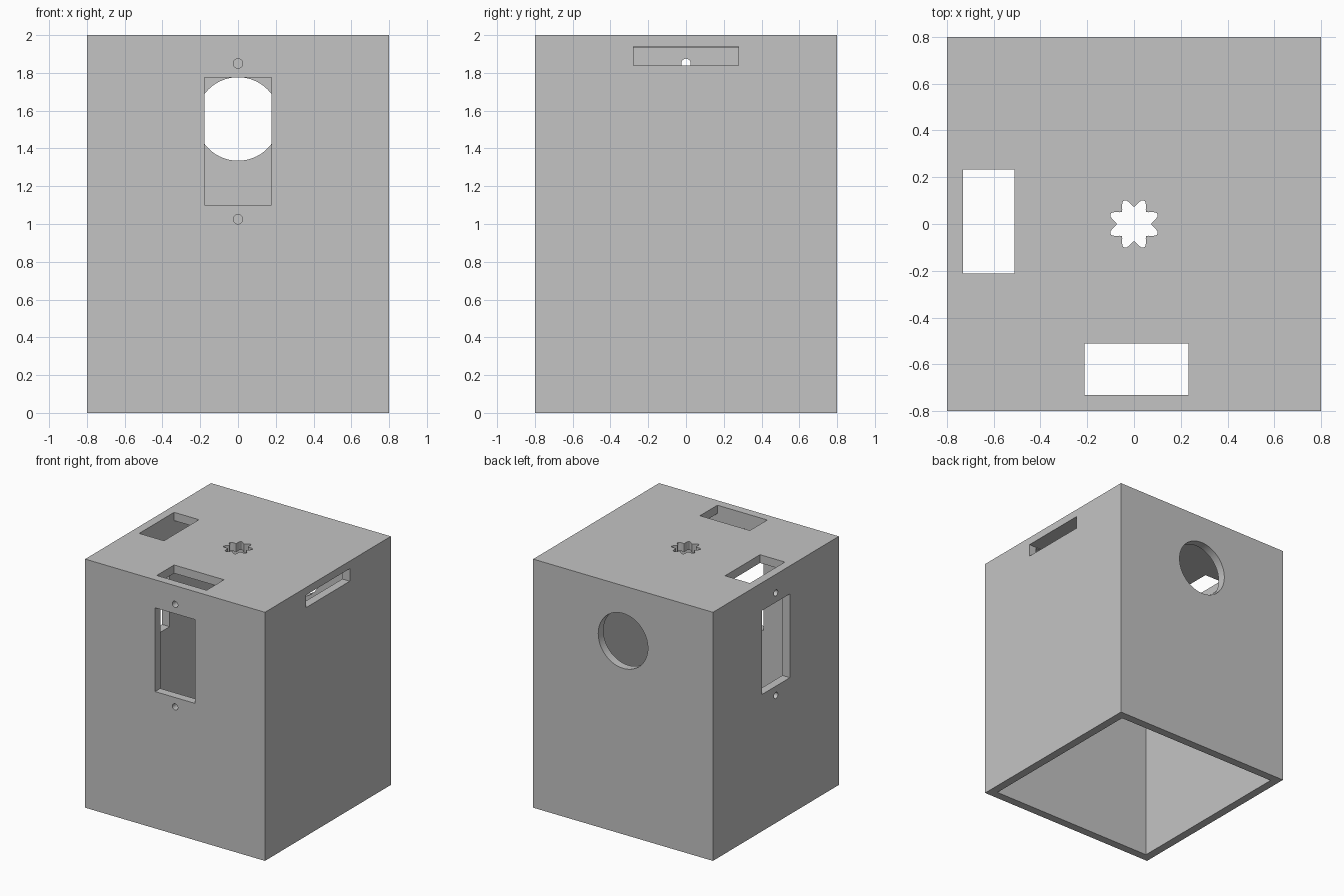
import bpy
import bmesh
import math
from mathutils import Matrix

cube = bpy.data.objects.get("Cube")
if cube:
    bpy.data.objects.remove(cube, do_unlink=True)

HALF, HEIGHT, WALL = 0.8, 2.0, 0.0667
INNER = HALF - WALL

grey = bpy.data.materials.new("light_grey")
grey.use_nodes = True
grey.diffuse_color = (0.55, 0.55, 0.55, 1)
grey.node_tree.nodes["Principled BSDF"].inputs["Base Color"].default_value = grey.diffuse_color


def finish(name, bm):
    bmesh.ops.recalc_face_normals(bm, faces=bm.faces)
    mesh = bpy.data.meshes.new(name)
    bm.to_mesh(mesh)
    bm.free()
    mesh.materials.append(grey)
    obj = bpy.data.objects.new(name, mesh)
    bpy.context.collection.objects.link(obj)
    return obj


def box(name, lo, hi):
    bm = bmesh.new()
    bmesh.ops.create_cube(bm, size=1)
    for v in bm.verts:
        v.co = [a + (b - a) * (c + 0.5) for a, b, c in zip(lo, hi, v.co)]
    return finish(name, bm)


def prism(name, outline, depth, matrix):
    """Extrude a flat outline along its local z, then place it."""
    bm = bmesh.new()
    face = bm.faces.new([bm.verts.new((x, y, -depth / 2)) for x, y in outline])
    new = bmesh.ops.extrude_face_region(bm, geom=[face])["geom"]
    top = [v for v in new if isinstance(v, bmesh.types.BMVert)]
    bmesh.ops.translate(bm, vec=(0, 0, depth), verts=top)
    bmesh.ops.transform(bm, matrix=matrix, verts=bm.verts)
    return finish(name, bm)


def ring(radius, count):
    """Closed outline; radius is a function of the angle."""
    angles = [math.tau * i / count for i in range(count)]
    return [(radius(a) * math.cos(a), radius(a) * math.sin(a)) for a in angles]


# Hollow case, open at the bottom
case = box("case", (-HALF, -HALF, 0), (HALF, HALF, HEIGHT))
cutters = [box("cavity_cutter", (-INNER, -INNER, -0.5), (INNER, INNER, HEIGHT - WALL))]

# Servo window with a screw hole above and below, on the front and right walls
upright = Matrix.Rotation(math.pi / 2, 4, 'X')
MID = 1.4375
window = [(-0.178, -0.337), (0.178, -0.337), (0.178, 0.337), (-0.178, 0.337)]
screw = ring(lambda a: 0.025, 32)
for side, turn in (("front", 0), ("right", -math.pi / 2)):
    spin = Matrix.Rotation(turn, 4, 'Z')
    for part, outline, dz in (("window", window, 0), ("upper_screw", screw, 0.4125),
                              ("lower_screw", screw, -0.4125)):
        place = spin @ Matrix.Translation((0, -HALF, MID + dz)) @ upright
        cutters.append(prism(f"{side}_{part}_cutter", outline, 0.3, place))

# Round opening in the back wall
cutters.append(prism("back_hole_cutter", ring(lambda a: 0.221, 96), 0.3,
                     Matrix.Translation((0, HALF, 1.556)) @ upright))

# Thin slot in the left wall
cutters.append(box("left_slot_cutter", (0.65, -0.278, 1.838), (0.95, 0.278, 1.939)))

# Rectangular openings in the top, beside the windows
cutters.append(box("top_right_cutter", (-0.732, -0.211, 1.85), (-0.511, 0.233, 2.15)))
cutters.append(box("top_front_cutter", (-0.211, -0.732, 1.85), (0.233, -0.511, 2.15)))

# Eight-lobed shaft hole in the middle of the top
cutters.append(prism("shaft_hole_cutter", ring(lambda a: 0.0915 - 0.0175 * math.cos(8 * a), 128),
                     0.3, Matrix.Translation((0, 0, HEIGHT))))

# Cut every opening, then bake the result and drop the cutters
for cutter in cutters:
    cutter.hide_render = True
    mod = case.modifiers.new(cutter.name, 'BOOLEAN')
    mod.operation = 'DIFFERENCE'
    mod.solver = 'EXACT'
    mod.object = cutter
bpy.context.view_layer.update()
depsgraph = bpy.context.evaluated_depsgraph_get()
baked = bpy.data.meshes.new_from_object(case.evaluated_get(depsgraph))
case.modifiers.clear()
case.data = baked
baked.materials.clear()
baked.materials.append(grey)
for poly in baked.polygons:
    poly.material_index = 0
for cutter in cutters:
    bpy.data.objects.remove(cutter, do_unlink=True)

# Smooth the round openings, keep the edges sharp
bpy.ops.object.select_all(action='DESELECT')
case.select_set(True)
bpy.context.view_layer.objects.active = case
bpy.ops.object.shade_smooth_by_angle(angle=math.radians(30))
